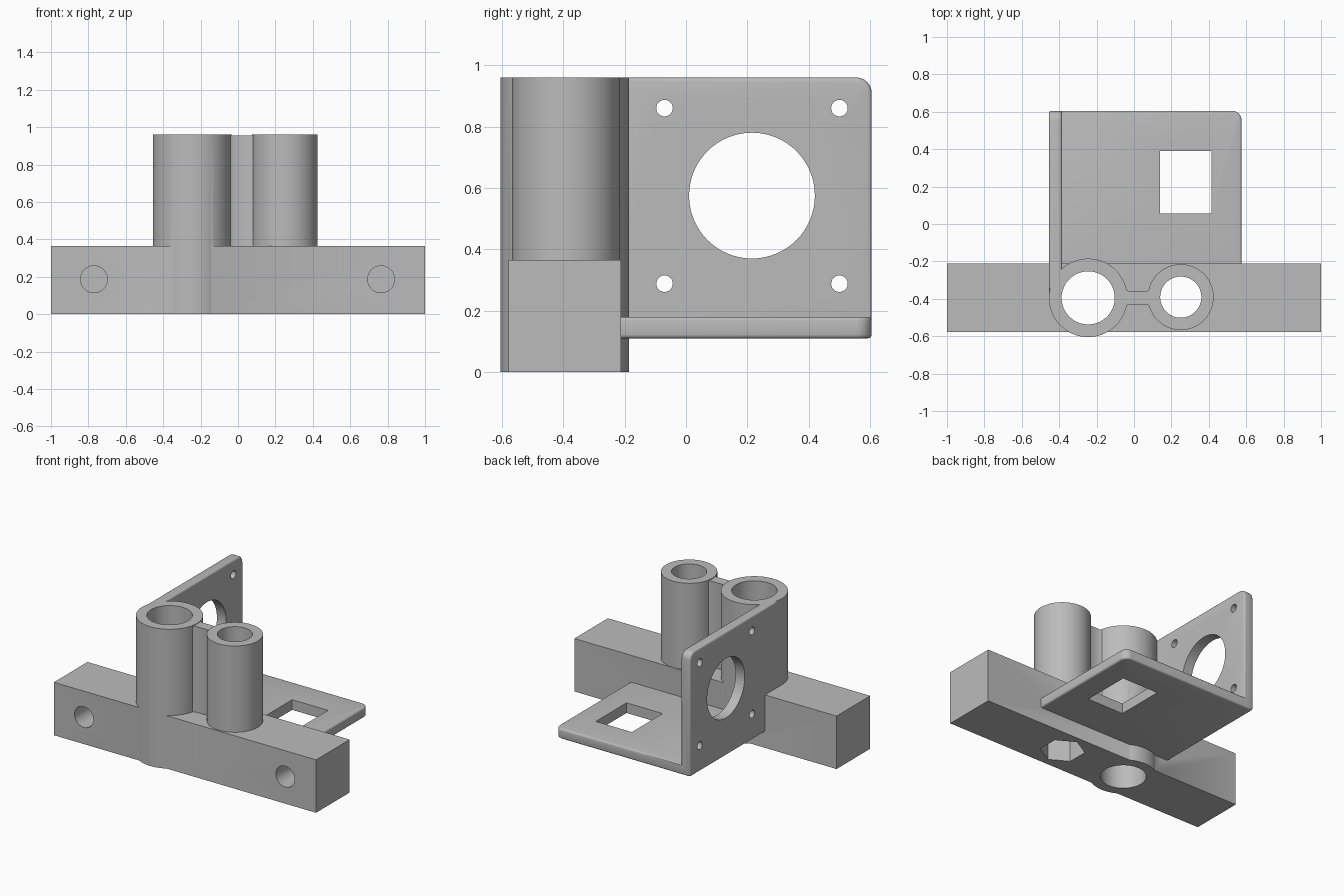
import bpy, bmesh, math

cube = bpy.data.objects.get("Cube")
if cube:
    bpy.data.objects.remove(cube, do_unlink=True)

grey = bpy.data.materials.new("light_grey_plastic")
grey.use_nodes = True
colour = (0.5, 0.5, 0.5, 1)
grey.diffuse_color = colour
grey.node_tree.nodes["Principled BSDF"].inputs["Base Color"].default_value = colour


def ring(u, v, r, n=64, phase=0.0):
    """Points of a regular polygon."""
    step = 2 * math.pi / n
    return [(u + r * math.cos(phase + i * step), v + r * math.sin(phase + i * step)) for i in range(n)]


def rect(u0, u1, v0, v1):
    return [(u0, v0), (u1, v0), (u1, v1), (u0, v1)]


def prism(name, outline, lo, hi, axis="z", edge=0.0, corner=None, segments=3):
    """Extrude an outline along an axis; outlines are (x, y), (y, z) or (z, x)."""
    place = {"z": lambda u, v, h: (u, v, h),
             "x": lambda u, v, h: (h, u, v),
             "y": lambda u, v, h: (v, h, u)}[axis]
    bm = bmesh.new()
    ends = [[bm.verts.new(place(u, v, h)) for u, v in outline] for h in (lo, hi)]
    bm.faces.new(ends[0][::-1])
    bm.faces.new(ends[1])
    n = len(outline)
    for i in range(n):
        j = (i + 1) % n
        bm.faces.new((ends[0][i], ends[0][j], ends[1][j], ends[1][i]))
    # One generously rounded plate corner
    if corner is not None:
        side = [e for e in bm.edges if set(e.verts) == {ends[0][corner], ends[1][corner]}]
        bmesh.ops.bevel(bm, geom=side, offset=0.05, segments=6, profile=0.5, affect="EDGES")
    # Softened outer edges
    if edge:
        sharp = [e for e in bm.edges if e.calc_face_angle() > 0.6]
        bmesh.ops.bevel(bm, geom=sharp, offset=edge, segments=segments, profile=0.5, affect="EDGES")
    bmesh.ops.recalc_face_normals(bm, faces=bm.faces)
    mesh = bpy.data.meshes.new(name)
    bm.to_mesh(mesh)
    bm.free()
    mesh.materials.append(grey)
    obj = bpy.data.objects.new(name, mesh)
    bpy.context.collection.objects.link(obj)
    return obj


def combine(body, other, operation):
    mod = body.modifiers.new(other.name, "BOOLEAN")
    mod.object, mod.operation, mod.solver = other, operation, "EXACT"
    bpy.context.view_layer.objects.active = body
    bpy.ops.object.modifier_apply(modifier=mod.name)
    bpy.data.objects.remove(other, do_unlink=True)


top, mid_y = 0.96, -0.395
big_x, small_x = -0.245, 0.25

# Crossbar, the base of the whole bracket
bracket = prism("mounting_bracket", rect(0, 0.365, -1, 1), -0.578, -0.212, "y", edge=0.035, segments=4)

# Web with flared ends joining the two tubes
half_web = [(-0.2, 0.11), (-0.066, 0.108), (-0.056, 0.07), (-0.045, 0.045), (-0.025, 0.035),
            (0.065, 0.035), (0.09, 0.045), (0.105, 0.07), (0.118, 0.112), (0.22, 0.11)]
web_outline = [(x, mid_y - y) for x, y in half_web] + [(x, mid_y + y) for x, y in reversed(half_web)]

solids = [
    prism("large_tube", ring(big_x, mid_y, 0.21), 0, top, edge=0.012),
    prism("small_tube", ring(small_x, mid_y + 0.004, 0.176), 0.02, top, edge=0.012),
    prism("tube_web", web_outline, 0.02, top - 0.004),
    prism("side_plate", rect(mid_y, 0.605, 0.11, top), -0.455, -0.385, "x", edge=0.012, corner=2),
    prism("base_plate", rect(-0.42, 0.575, -0.3, 0.605), 0.11, 0.18, edge=0.012, corner=2),
]
for part in solids:
    combine(bracket, part, "UNION")

# Tube bores, with a hexagonal nut pocket under the small one
cutters = [
    prism("large_bore", ring(big_x, mid_y, 0.142), -0.1, 1.1),
    prism("small_bore", ring(small_x, mid_y + 0.004, 0.11), -0.1, 1.1),
    prism("nut_pocket", ring(small_x, mid_y + 0.004, 0.14, 6, math.pi / 6), -0.1, 0.18),
    prism("base_window", rect(0.14, 0.415, 0.055, 0.39), 0, 0.3),
    prism("motor_hole", ring(0.215, 0.575, 0.205), -0.6, -0.3, "x"),
]
# Blind screw holes in the front of the crossbar
for x in (-0.77, 0.765):
    cutters.append(prism("bar_hole", ring(0.187, x, 0.072, 32), -0.7, -0.33, "y"))
# Four screw holes around the large opening
for y in (-0.07, 0.5):
    for z in (0.288, 0.86):
        cutters.append(prism("screw_hole", ring(y, z, 0.027, 24), -0.6, -0.3, "x"))
for part in cutters:
    combine(bracket, part, "DIFFERENCE")

bpy.ops.object.select_all(action="DESELECT")
bracket.select_set(True)
bpy.context.view_layer.objects.active = bracket
bpy.ops.object.shade_smooth_by_angle(angle=math.radians(35))
